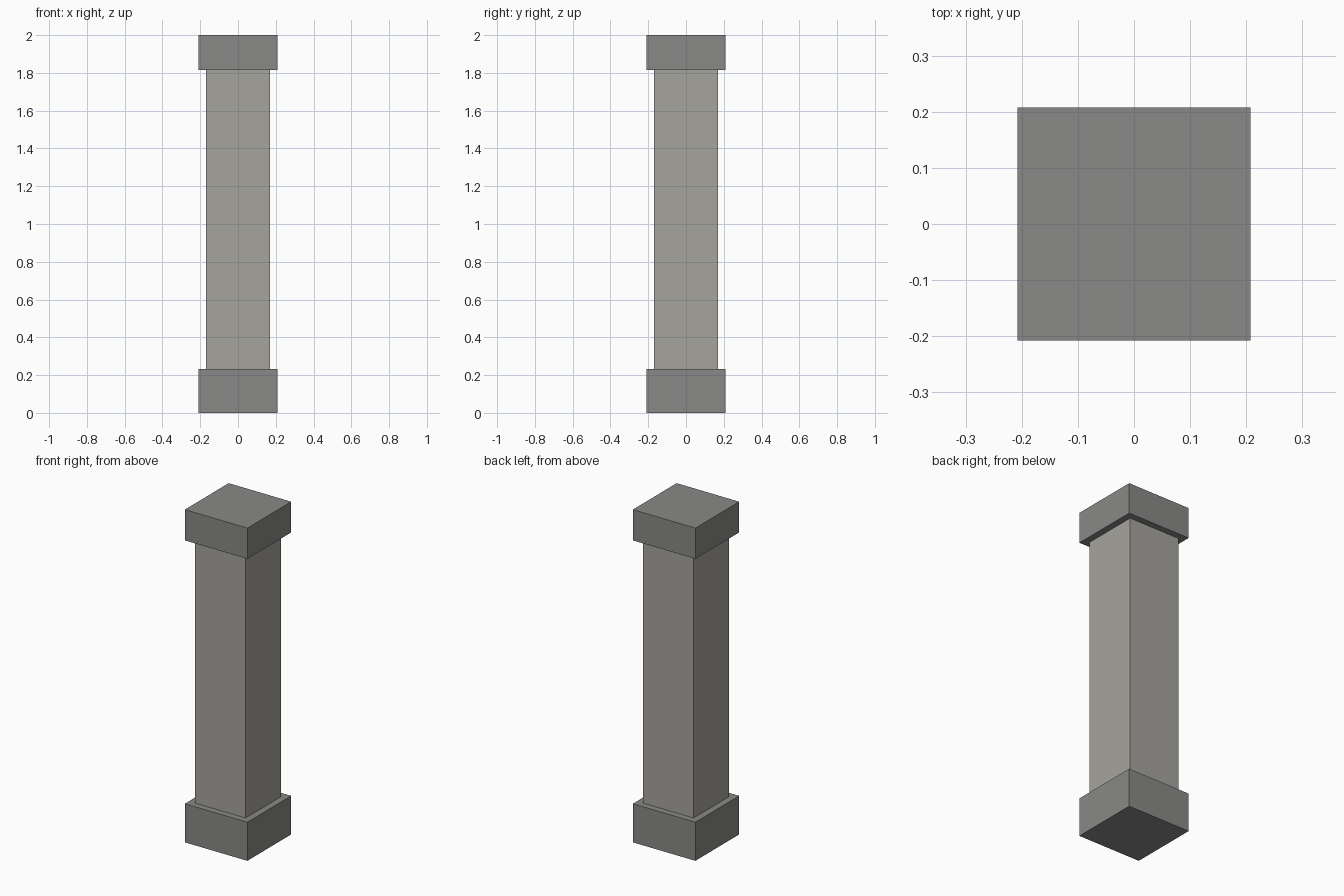
import bpy

if "Cube" in bpy.data.objects:
    bpy.data.objects.remove(bpy.data.objects["Cube"])


def material(name, color):
    m = bpy.data.materials.new(name)
    m.diffuse_color = (*color, 1)
    m.use_nodes = True
    m.node_tree.nodes["Principled BSDF"].inputs["Base Color"].default_value = m.diffuse_color
    return m


def block(name, half, z0, z1, mat):
    """Square block centred on the z axis between two heights."""
    bpy.ops.mesh.primitive_cube_add(size=1, location=(0, 0, (z0 + z1) / 2))
    o = bpy.context.object
    o.name = name
    o.scale = (2 * half, 2 * half, z1 - z0)
    bpy.ops.object.transform_apply(location=False, rotation=False, scale=True)
    o.data.materials.append(mat)


trim = material("dark_stone", (0.25, 0.25, 0.245))
stone = material("warm_stone", (0.38, 0.37, 0.34))

# Base, shaft and capital
block("base", 0.208, 0.0, 0.232, trim)
block("shaft", 0.169, 0.232, 1.815, stone)
block("capital", 0.208, 1.815, 2.0, trim)
